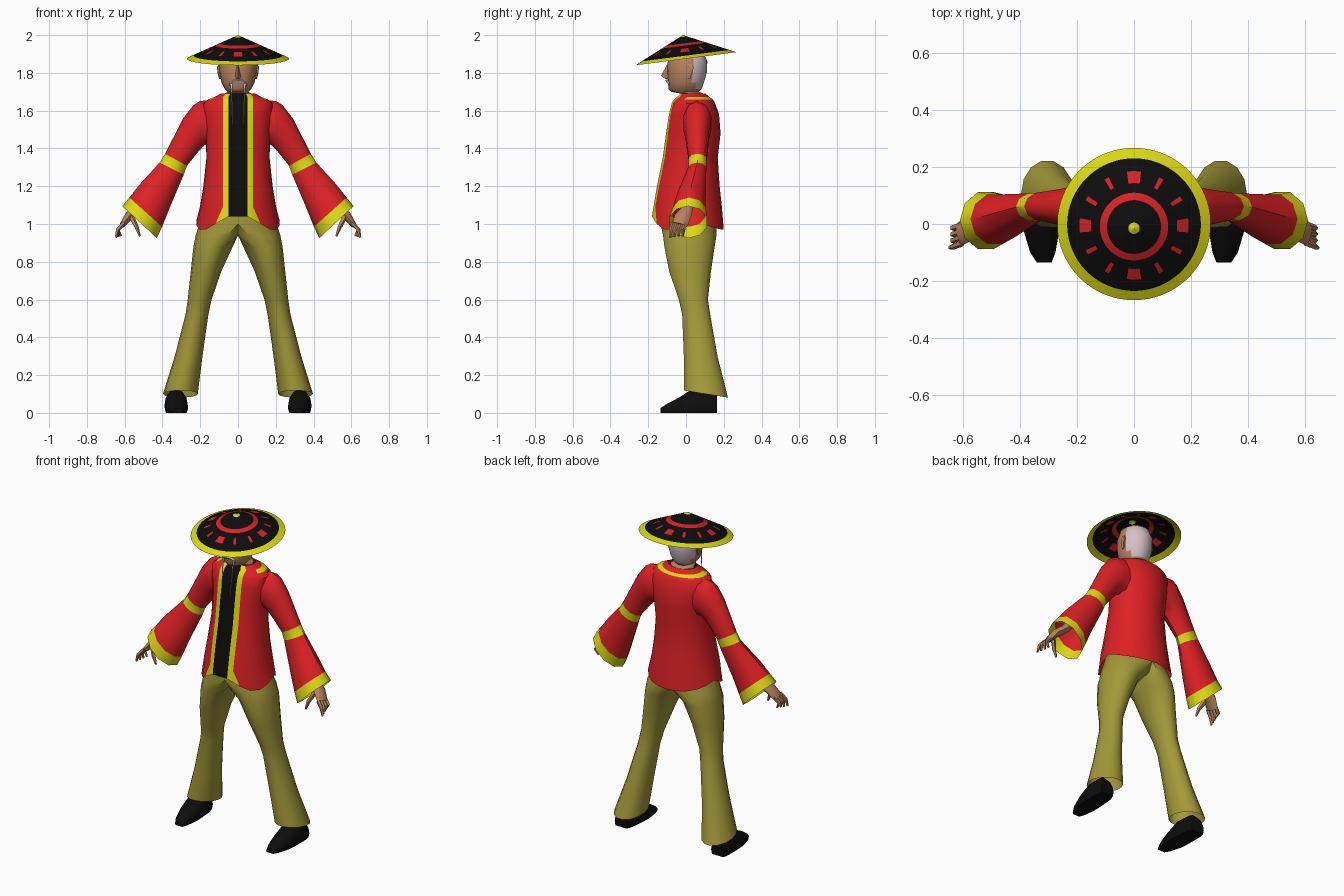
import bpy, bmesh, math
from mathutils import Vector as V

if "Cube" in bpy.data.objects:
    bpy.data.objects.remove(bpy.data.objects["Cube"])

COLOURS = {
    "red": (0.72, 0.015, 0.018), "yellow": (0.72, 0.70, 0.006), "black": (0.004, 0.004, 0.004),
    "olive": (0.37, 0.32, 0.04), "skin": (0.48, 0.23, 0.115), "white_hair": (0.66, 0.54, 0.57),
}
MATS = {}
for key, c in COLOURS.items():
    MATS[key] = bpy.data.materials.new(key)
    MATS[key].diffuse_color = (*c, 1)


def loft(name, rings, mats, rule=None, caps=(False, False), closed=True):
    """Skin a list of equal-length rings; rule(row, col, centre) picks the material slot."""
    bm = bmesh.new()
    rows = [[bm.verts.new(p) for p in r] for r in rings]
    n = len(rows[0])
    for r in range(len(rows) - 1):
        for c in range(n if closed else n - 1):
            d = (c + 1) % n
            f = bm.faces.new((rows[r][c], rows[r][d], rows[r + 1][d], rows[r + 1][c]))
            if rule:
                f.material_index = rule(r, c, f.calc_center_median())
    if caps[0]:
        bm.faces.new(rows[0])
    if caps[1]:
        bm.faces.new(rows[-1])
    bmesh.ops.remove_doubles(bm, verts=bm.verts, dist=0.0002)
    bmesh.ops.recalc_face_normals(bm, faces=bm.faces)
    me = bpy.data.meshes.new(name)
    bm.to_mesh(me)
    bm.free()
    for m in mats:
        me.materials.append(MATS[m])
    ob = bpy.data.objects.new(name, me)
    bpy.context.collection.objects.link(ob)
    return ob


def ellipse(c, u, v, n):
    c, u, v = V(c), V(u), V(v)
    return [c + u * math.cos(2 * math.pi * i / n) + v * math.sin(2 * math.pi * i / n) for i in range(n)]


def tube(name, pts, radii, mat, n=6):
    """Tapered limb along points; each radius is (wide, thin)."""
    pts = [V(p) for p in pts]
    rings = []
    for i, p in enumerate(pts):
        d = (pts[min(i + 1, len(pts) - 1)] - pts[max(i - 1, 0)]).normalized()
        v = V((0, 1, 0)) - d * d.y
        v.normalize()
        rings.append(ellipse(p, d.cross(v) * radii[i][1], v * radii[i][0], n))
    return loft(name, rings, [mat], caps=(True, True))


def flip(rings, s):
    return [[V((p.x * s, p.y, p.z)) for p in r] for r in rings]


# Conical hat, tipped forward, with a ring, dashes and a rim in colour
tilt = math.atan2(0.07, 0.54)
SEG = 72
hat = []
for r in (0.0005, 0.02, 0.095, 0.12, 0.152, 0.192, 0.235, 0.27):
    h = 0.126 * (1 - r / 0.27)
    ring = []
    for i in range(SEG):
        a = math.radians(i * 5 - 2.5)
        x, y = r * math.cos(a), r * math.sin(a)
        ring.append(V((x, y * math.cos(tilt) - h * math.sin(tilt), 1.875 + h * math.cos(tilt) + y * math.sin(tilt))))
    hat.append(ring)


def hat_rule(r, c, p):
    if r in (0, 6):
        return 1
    if r == 2:
        return 2
    if r == 4:
        wide = min(c % 18, 18 - c % 18) <= 1
        return 2 if wide or c % 6 == 0 else 0
    return 0


loft("hat", hat, ["black", "yellow", "red"], hat_rule)

# Head and neck, white hair at the back
head = [ellipse((0, cy, z), (rx, 0, 0), (0, ry, 0), 20) for z, rx, cy, ry in (
    (1.62, 0.075, 0.045, 0.06), (1.69, 0.072, 0.035, 0.06), (1.70, 0.055, -0.005, 0.075),
    (1.715, 0.07, -0.005, 0.088), (1.75, 0.088, 0.0, 0.095), (1.80, 0.097, 0.005, 0.105),
    (1.86, 0.098, 0.008, 0.105), (1.91, 0.082, 0.005, 0.088), (1.94, 0.045, 0.0, 0.05))]
loft("head", head, ["skin", "white_hair"],
     lambda r, c, p: 1 if p.z > 1.715 and p.y > 0.04 else 0, (True, True))
loft("nose", [[V((-w, y, z)), V((0, t, z)), V((w, y, z))] for z, w, y, t in (
    (1.845, 0.008, -0.09, -0.1), (1.785, 0.018, -0.09, -0.132), (1.768, 0.015, -0.085, -0.11))],
    ["skin"], caps=(True, True))

# Moustache
loft("moustache", [[V((x, y, z)), V((x, y - 0.008, z - 0.006)), V((x, y, z - 0.018))] for x, y, z in (
    (-0.045, -0.088, 1.748), (-0.022, -0.098, 1.764), (0, -0.102, 1.766),
    (0.022, -0.098, 1.764), (0.045, -0.088, 1.748))], ["white_hair"], caps=(True, True))

# Jacket body: columns follow the front panel edges, then sweep round to the back
HEM_Z = (1.04, 1.0, 0.972, 0.97, 0.99, 1.02, 1.0, 0.985, 0.975, 0.97, 0.97)


def jacket_ring(z, rx, yf, yb, edges=(0.05, 0.08)):
    cy, ry = (yf + yb) / 2, (yb - yf) / 2
    a = [math.asin(e / rx) for e in edges]
    a += [a[1] + (math.pi - a[1]) * k / 9 for k in range(1, 10)]
    half = [V((rx * math.sin(t), cy - ry * math.cos(t), HEM_Z[i] if z is None else z)) for i, t in enumerate(a)]
    return half + [V((-p.x, p.y, p.z)) for p in reversed(half[:-1])]


jacket = [jacket_ring(*q) for q in (
    (None, 0.222, -0.185, 0.2, (0.05, 0.12)), (1.09, 0.202, -0.178, 0.19), (1.2, 0.184, -0.16, 0.178),
    (1.35, 0.168, -0.13, 0.168), (1.48, 0.172, -0.112, 0.183), (1.58, 0.188, -0.095, 0.175),
    (1.638, 0.187, -0.08, 0.155), (1.66, 0.158, -0.068, 0.142), (1.672, 0.125, -0.055, 0.125),
    (1.692, 0.088, -0.035, 0.1, (0.04, 0.06)))]


def jacket_rule(r, c, p):
    if c == 20:
        return 2
    if c in (0, 19):
        return 1
    return 1 if r == 7 and p.y > -0.01 else 0


loft("jacket", jacket, ["red", "yellow", "black"], jacket_rule)

for s, side in ((1, "left"), (-1, "right")):
    # Flared sleeve: upper edge, lower edge, depth centre and radius for each ring
    sleeve = []
    for ux, uz, lx, lz, cy, ry in (
            (0.11, 1.655, 0.12, 1.42, 0.06, 0.07), (0.2, 1.652, 0.17, 1.42, 0.06, 0.078),
            (0.235, 1.63, 0.18, 1.415, 0.06, 0.076), (0.29, 1.56, 0.205, 1.39, 0.06, 0.066),
            (0.386, 1.372, 0.27, 1.308, 0.062, 0.05), (0.415, 1.325, 0.287, 1.262, 0.06, 0.05),
            (0.52, 1.21, 0.36, 1.09, 0.03, 0.078), (0.575, 1.14, 0.402, 0.985, 0.017, 0.092),
            (0.612, 1.095, 0.43, 0.925, 0.012, 0.105)):
        mid = ((ux + lx) / 2, cy, (uz + lz) / 2)
        sleeve.append(ellipse(mid, ((ux - lx) / 2, 0, (uz - lz) / 2), (0, ry, 0), 10))
    loft(side + "_sleeve", flip(sleeve, s), ["red", "yellow"], lambda r, c, p: 1 if r in (4, 7) else 0)

    # Wrist and palm, fingers, thumb
    m = lambda *pts: [(x * s, y, z) for x, y, z in pts]
    tube(side + "_hand", m((0.40, 0.05, 1.24), (0.52, 0.01, 1.085), (0.575, -0.015, 1.045), (0.612, -0.035, 0.995)),
         [(0.03, 0.03), (0.028, 0.024), (0.044, 0.024), (0.042, 0.015)], "skin", 8)
    for k in range(4):
        y = -0.068 + k * 0.022
        tube(side + "_finger_%d" % (k + 1), m((0.605, y, 1.005), (0.637, y - 0.012, 0.97),
             (0.647 - 0.009 * k, y - 0.016, 0.928 + 0.003 * k)),
             [(0.011, 0.012), (0.011, 0.011), (0.006, 0.006)], "skin", 5)
    tube(side + "_thumb", m((0.568, -0.04, 1.045), (0.538, -0.068, 0.985), (0.52, -0.07, 0.935)),
         [(0.014, 0.016), (0.012, 0.012), (0.006, 0.006)], "skin", 5)

    # Flared trouser leg; the upper rings are cut flat on the centre line
    leg = []
    for z, x0, x1, y0, y1, slope in (
            (1.10, -0.17, 0.17, -0.13, 0.14, 0), (1.0, -0.205, 0.205, -0.138, 0.165, 0),
            (0.94, -0.06, 0.224, -0.125, 0.165, 0), (0.88, 0.028, 0.236, -0.118, 0.155, 0),
            (0.75, 0.088, 0.25, -0.092, 0.135, 0), (0.6, 0.14, 0.266, -0.04, 0.118, 0),
            (0.52, 0.157, 0.278, -0.022, 0.13, 0), (0.3, 0.188, 0.335, -0.014, 0.17, -0.05),
            (0.1, 0.213, 0.397, -0.014, 0.225, -0.16)):
        cy = (y0 + y1) / 2
        ring = ellipse(((x0 + x1) / 2, cy, z), ((x1 - x0) / 2, 0, 0), (0, (y1 - y0) / 2, 0), 14)
        leg.append([V((max(p.x, 0), p.y, p.z + slope * (p.y - cy))) for p in ring])
    loft(side + "_trouser_leg", flip(leg, s), ["olive"])

    # Shoe, lofted from toe to heel with a flat sole
    shoe = []
    for y, x0, x1, h in ((-0.135, 0.29, 0.342, 0.025), (-0.1, 0.276, 0.365, 0.048), (-0.03, 0.264, 0.386, 0.085),
                         (0.03, 0.265, 0.39, 0.125), (0.13, 0.275, 0.39, 0.125), (0.165, 0.29, 0.38, 0.09)):
        ring = ellipse(((x0 + x1) / 2, y, h * 0.3), ((x1 - x0) / 2, 0, 0), (0, 0, h * 0.7), 12)
        shoe.append([V((p.x, p.y, max(p.z, 0))) for p in ring])
    loft(side + "_shoe", flip(shoe, s), ["black"], caps=(True, True))

    # Ear and long moustache strand
    tube(side + "_ear", m((0.094, 0.015, 1.77), (0.1, 0.02, 1.80), (0.102, 0.025, 1.83), (0.096, 0.022, 1.845)),
         [(0.008, 0.006), (0.014, 0.008), (0.018, 0.009), (0.01, 0.006)], "skin")
    loft(side + "_moustache_strand", flip([[V((x - w, y, z)), V((x + w, y, z))] for x, y, z, w in (
        (0.036, -0.096, 1.75, 0.006), (0.034, -0.104, 1.68, 0.003), (0.03, -0.122, 1.53, 0.0015))], s),
        ["white_hair"], closed=False)

# Smooth shading with crisp creases
bpy.ops.object.select_all(action='SELECT')
bpy.context.view_layer.objects.active = bpy.data.objects["jacket"]
bpy.ops.object.shade_smooth_by_angle(angle=math.radians(45))

for m in bpy.data.materials:
    if m.users and not m.is_grease_pencil:
        m.use_nodes = True
        m.node_tree.nodes["Principled BSDF"].inputs["Base Color"].default_value = m.diffuse_color
